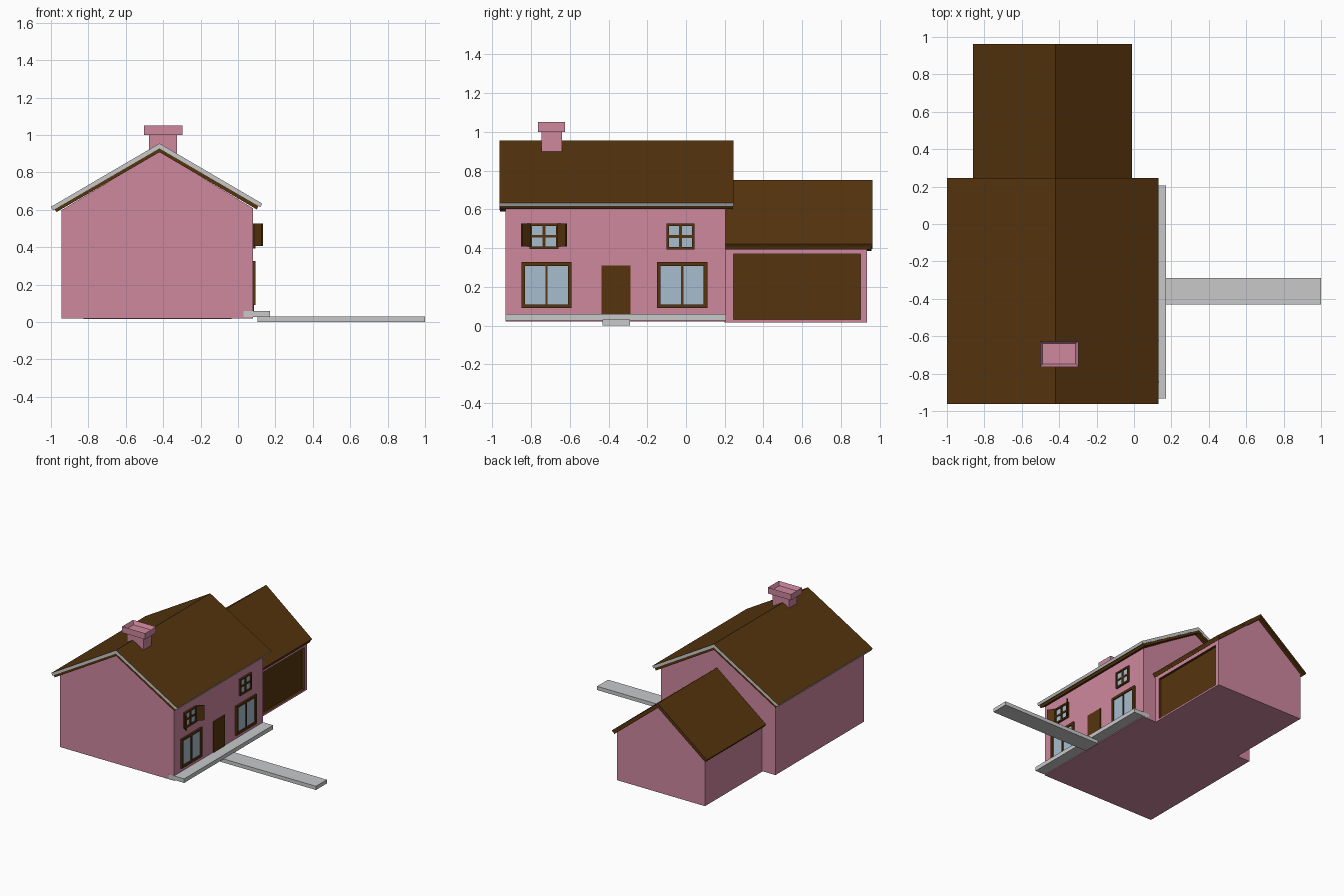
import bpy, bmesh, math
from mathutils import Matrix, Vector

if "Cube" in bpy.data.objects:
    bpy.data.objects.remove(bpy.data.objects["Cube"])


def material(name, rgb):
    m = bpy.data.materials.new(name)
    lin = [((c / 255 + 0.055) / 1.055) ** 2.4 for c in rgb]
    m.diffuse_color = (*lin, 1)
    m.use_nodes = True
    m.node_tree.nodes["Principled BSDF"].inputs["Base Color"].default_value = m.diffuse_color
    return m


PINK = material("pink_wall", (207, 136, 159))
BROWN = material("dark_brown", (86, 52, 14))
GREY = material("light_grey", (200, 201, 202))
GLASS = material("pale_blue_glass", (167, 188, 207))


def finish(name, bm, *mats):
    bmesh.ops.recalc_face_normals(bm, faces=bm.faces)
    me = bpy.data.meshes.new(name)
    bm.to_mesh(me)
    bm.free()
    for m in mats:
        me.materials.append(m)
    ob = bpy.data.objects.new(name, me)
    bpy.context.collection.objects.link(ob)
    return ob


def add_box(bm, x, y, z):
    size = Vector((x[1] - x[0], y[1] - y[0], z[1] - z[0]))
    mid = Vector((x[0] + x[1], y[0] + y[1], z[0] + z[1])) / 2
    mat = Matrix.Translation(mid) @ Matrix.Diagonal((*size, 1))
    return bmesh.ops.create_cube(bm, size=1, matrix=mat)


def box(name, x, y, z, mat):
    bm = bmesh.new()
    add_box(bm, x, y, z)
    return finish(name, bm, mat)


def prism(profile, y0, y1):
    """Extrude an (x, z) profile along y."""
    bm = bmesh.new()
    f = bm.faces.new([bm.verts.new((x, y0, z)) for x, z in profile])
    ext = bmesh.ops.extrude_face_region(bm, geom=[f])["geom"]
    bmesh.ops.translate(bm, vec=(0, y1 - y0, 0),
                        verts=[v for v in ext if isinstance(v, bmesh.types.BMVert)])
    bmesh.ops.recalc_face_normals(bm, faces=bm.faces)
    return bm


# House walls
finish("house_walls", prism([(-0.945, 0.02), (0.08, 0.02), (0.08, 0.608),
                             (-0.42, 0.912), (-0.945, 0.597)], -0.931, 0.205), PINK)

# House roof: brown covering with grey edges, over a brown under-layer
bm = prism([(-1, 0.616), (-0.42, 0.955), (0.13, 0.633),
            (0.12, 0.614), (-0.42, 0.928), (-0.99, 0.597)], -0.962, 0.245)
for f in bm.faces:
    f.material_index = 1 if -0.7 < f.normal.z < 0.6 else 0
finish("house_roof", bm, BROWN, GREY)
finish("house_roof_underlayer",
       prism([(-0.98, 0.603), (-0.42, 0.928), (0.11, 0.62),
              (0.1, 0.602), (-0.42, 0.908), (-0.97, 0.588)], -0.96, 0.243), BROWN)

# Chimney: stack and open cap
box("chimney_stack", (-0.475, -0.325), (-0.745, -0.64), (0.82, 1.01), PINK)
bm = bmesh.new()
add_box(bm, (-0.503, -0.297), (-0.764, -0.625), (1.0, 1.05))
top = max(bm.faces, key=lambda f: f.calc_center_median().z)
bmesh.ops.inset_region(bm, faces=[top], thickness=0.021)
bmesh.ops.translate(bm, verts=top.verts, vec=(0, 0, -0.03))
finish("chimney_cap", bm, PINK)

# Garage walls with a recessed door on the right side
bm = prism([(-0.825, 0.015), (-0.035, 0.015), (-0.035, 0.405),
            (-0.425, 0.72), (-0.825, 0.4)], 0.2, 0.935)
side = max(bm.faces, key=lambda f: f.normal.x if f.normal.z < 0.1 else -1)
bmesh.ops.inset_region(bm, faces=[side], thickness=0.008)
for v in side.verts:                       # door opening size
    v.co.y = 0.245 if v.co.y < 0.5 else 0.9
    v.co.z = 0.03 if v.co.z < 0.2 else 0.37
walls = bmesh.ops.extrude_face_region(bm, geom=[side])["geom"]
door = [f for f in walls if isinstance(f, bmesh.types.BMFace)][0]
bmesh.ops.translate(bm, verts=door.verts, vec=(-0.02, 0, 0))
if side.is_valid:
    bm.faces.remove(side)
door.material_index = 1
for e in door.edges:
    for f in e.link_faces:
        f.material_index = 1
finish("garage", bm, PINK, BROWN)

# Garage roof: covering and under-layer
finish("garage_roof", prism([(-0.86, 0.408), (-0.42, 0.75), (-0.01, 0.422),
                             (-0.018, 0.408), (-0.42, 0.73), (-0.852, 0.394)],
                            0.2, 0.962), BROWN)
finish("garage_roof_underlayer",
       prism([(-0.85, 0.396), (-0.42, 0.73), (-0.02, 0.41),
              (-0.026, 0.393), (-0.42, 0.712), (-0.842, 0.385)], 0.2, 0.958), BROWN)

# Porch slab, path and front door
box("porch_slab", (0.03, 0.17), (-0.932, 0.206), (0.027, 0.06), GREY)
box("path", (0.105, 1.0), (-0.43, -0.29), (0.0, 0.03), GREY)
box("front_door", (0.07, 0.086), (-0.435, -0.287), (0.058, 0.31), BROWN)


# Windows on the right-hand wall
def window(name, yc, width, z0, z1, border, bar, cross):
    x = (0.07, 0.094)
    y0, y1 = yc - width / 2, yc + width / 2
    bm = bmesh.new()
    add_box(bm, x, (y0, y0 + border), (z0, z1))
    add_box(bm, x, (y1 - border, y1), (z0, z1))
    add_box(bm, x, (y0 + border, y1 - border), (z0, z0 + border))
    add_box(bm, x, (y0 + border, y1 - border), (z1 - border, z1))
    add_box(bm, (0.07, 0.091), (yc - bar / 2, yc + bar / 2), (z0 + border, z1 - border))
    if cross:
        zm = (z0 + z1) / 2
        add_box(bm, (0.07, 0.09), (y0 + border, y1 - border), (zm - bar / 2, zm + bar / 2))
    finish(name + "_frame", bm, BROWN)
    box(name + "_glass", (0.078, 0.084), (y0 + border / 2, y1 - border / 2),
        (z0 + border / 2, z1 - border / 2), GLASS)


window("lower_window_front", -0.72, 0.26, 0.09, 0.327, 0.019, 0.012, False)
window("lower_window_back", -0.02, 0.26, 0.09, 0.327, 0.019, 0.012, False)
window("upper_window_front", -0.733, 0.152, 0.396, 0.527, 0.013, 0.014, True)
window("upper_window_back", -0.028, 0.146, 0.393, 0.527, 0.013, 0.014, True)

# Open shutters, angled out from the front upper window
for name, y, sign in (("shutter_front", -0.803, -1), ("shutter_back", -0.663, 1)):
    bm = bmesh.new()
    add_box(bm, (-0.005, 0.005), (0, 0.062), (0.407, 0.527))
    bmesh.ops.rotate(bm, verts=bm.verts, cent=(0, 0, 0),
                     matrix=Matrix.Rotation(math.radians(-43), 3, 'Z'))
    for v in bm.verts:
        v.co = Vector((v.co.x + 0.088, y + sign * v.co.y, v.co.z))
    finish(name, bm, BROWN)
